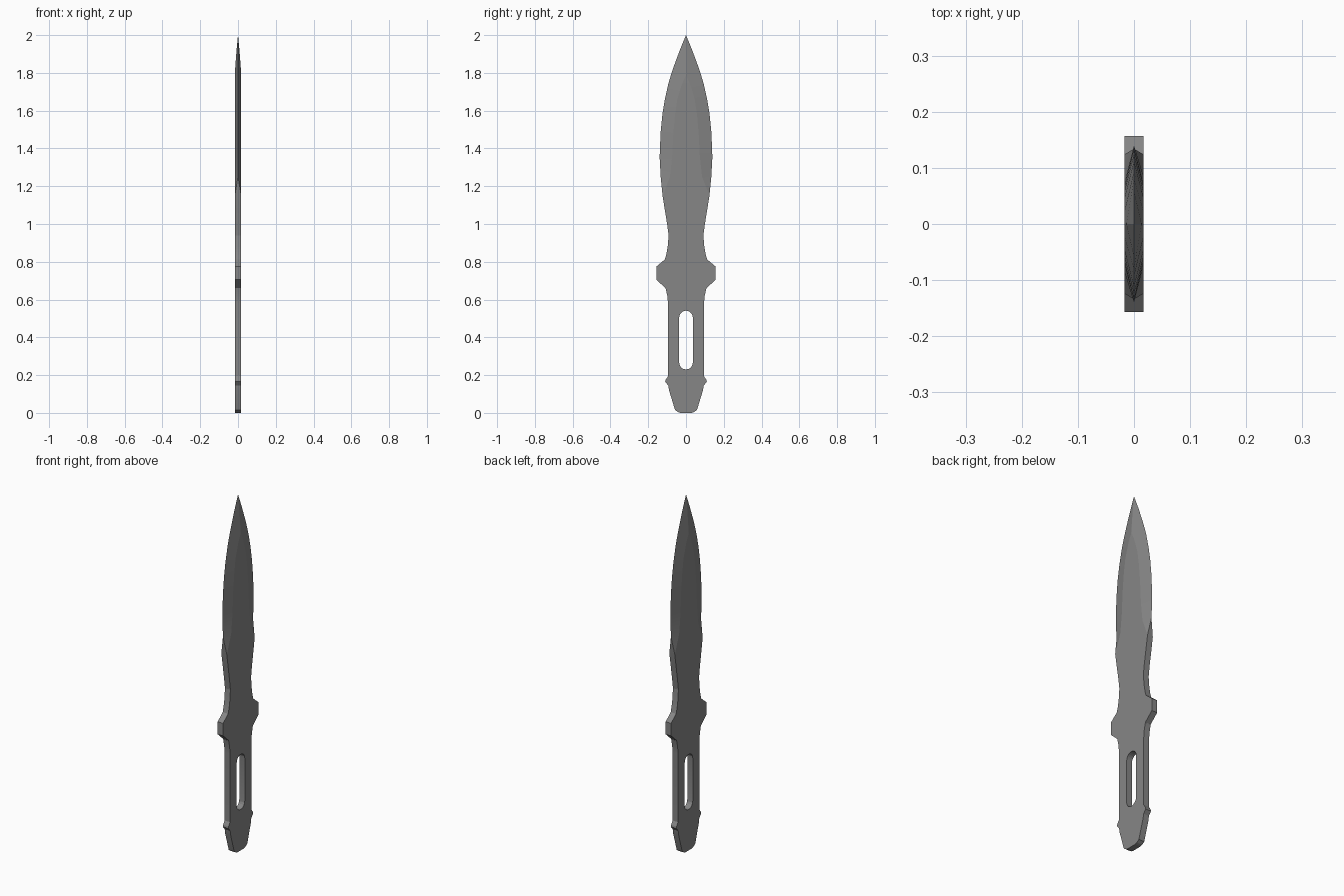
import bpy, bmesh, math

if "Cube" in bpy.data.objects:
    bpy.data.objects.remove(bpy.data.objects["Cube"])

THICK = 0.017  # half thickness of the steel

steel = bpy.data.materials.new("dark_steel")
steel.use_nodes = True
COLOUR = (0.24, 0.24, 0.24, 1)
steel.diffuse_color = COLOUR
steel.node_tree.nodes["Principled BSDF"].inputs["Base Color"].default_value = COLOUR


def loft(name, rings):
    """Skin a list of equal-length closed rings and cap both ends."""
    bm = bmesh.new()
    rows = [[bm.verts.new(p) for p in ring] for ring in rings]
    n = len(rows[0])
    for low, high in zip(rows, rows[1:]):
        for i in range(n):
            j = (i + 1) % n
            bm.faces.new((low[i], low[j], high[j], high[i]))
    bm.faces.new(rows[0][::-1])
    bm.faces.new(rows[-1])
    bmesh.ops.remove_doubles(bm, verts=bm.verts, dist=0.0002)
    bmesh.ops.dissolve_degenerate(bm, edges=bm.edges, dist=0.0002)
    bmesh.ops.recalc_face_normals(bm, faces=bm.faces)
    mesh = bpy.data.meshes.new(name)
    bm.to_mesh(mesh)
    bm.free()
    obj = bpy.data.objects.new(name, mesh)
    mesh.materials.append(steel)
    bpy.context.collection.objects.link(obj)
    return obj


def section(z, outer, flat, edge, face):
    """Eight-point blade section: flat cheeks, ground bevels, edge strips."""
    return [(face, -flat, z), (face, flat, z), (edge, outer, z), (-edge, outer, z),
            (-face, flat, z), (-face, -flat, z), (-edge, -outer, z), (edge, -outer, z)]


# Handle, pommel nubs, guard and ricasso: (height, half width)
handle = [(0, .03), (.004, .042), (.015, .058), (.12, .09), (.145, .094), (.165, .11),
          (.175, .108), (.195, .095), (.58, .095), (.62, .099), (.66, .108),
          (.705, .157), (.775, .157), (.812, .112), (.84, .104), (.88, .097),
          (.94, .092), (1.0, .1), (1.08, .113), (1.15, .124)]
rings = [section(z, w, w, THICK, THICK) for z, w in handle]

# Ground blade: (height, half width, half width of flat cheek, half thickness)
blade = [(1.25, .134, .085, 1), (1.36, .14, .073, 1), (1.38, .138, .072, 1),
         (1.48, .135, .067, 1), (1.58, .125, .058, 1), (1.66, .112, .046, 1),
         (1.74, .094, .022, 1), (1.785, .081, .001, 1), (1.85, .059, .0005, .78),
         (1.92, .033, .0003, .45), (2.0, .0002, .0001, .005)]
rings += [section(z, w, f, 0, THICK * t) for z, w, f, t in blade]
knife = loft("knife_body", rings)

# Rounded slot through the handle
half, low, high, steps = 0.036, 0.266, 0.505, 10
outline = []
for centre, start in ((high, 0), (low, math.pi)):
    for i in range(steps + 1):
        a = start + math.pi * i / steps
        outline.append((half * math.cos(a), centre + half * math.sin(a)))
cutter = loft("slot_cutter", [[(x, y, z) for y, z in outline] for x in (-.1, .1)])
cutter.hide_render = True

slot = knife.modifiers.new("handle_slot", "BOOLEAN")
slot.operation = "DIFFERENCE"
slot.solver = "EXACT"
slot.object = cutter

bpy.ops.object.select_all(action="DESELECT")
knife.select_set(True)
bpy.context.view_layer.objects.active = knife
bpy.ops.object.modifier_apply(modifier=slot.name)
bpy.data.objects.remove(cutter)
bpy.ops.object.shade_smooth_by_angle(angle=math.radians(12))
